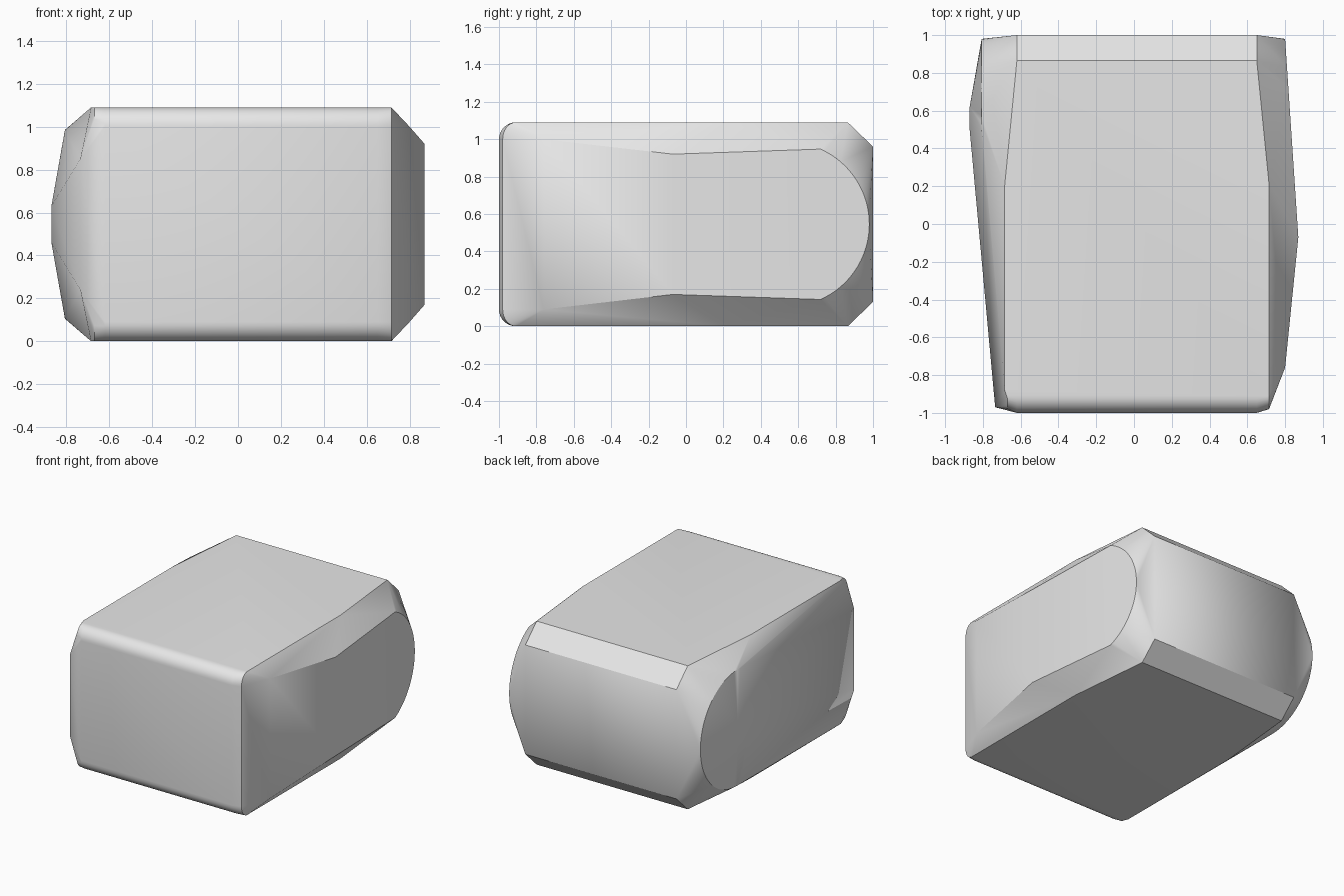
import bpy, bmesh
from math import sin, cos, pi, radians

cube = bpy.data.objects.get("Cube")
if cube:
    bpy.data.objects.remove(cube, do_unlink=True)

HEIGHT = 1.09
MID = HEIGHT / 2
points = []


def pair(x, y, z):
    """Add a point and its mirror image about the middle height."""
    points.extend([(x, y, z), (x, y, HEIGHT - z)])


def front_fillet(x, y_front, radius=0.09, steps=8):
    """Rounded top and bottom front edges at one x position."""
    y_top = -0.91
    for i in range(steps + 1):
        a = i / steps * pi / 2
        pair(x, y_top + (y_front - y_top) * cos(a), radius * (1 - sin(a)))


def cheek_arc(x_at, half_angle, radius, steps=40):
    """Round rear outline of one side; x follows the side plane."""
    for i in range(steps + 1):
        a = radians(half_angle) * (2 * i / steps - 1)
        y = 0.54 + radius * cos(a)
        points.append((x_at(y), y, MID + radius * sin(a)))


# Rounded front
front_fillet(-0.62, -1.0)
front_fillet(0.65, -1.0)
front_fillet(-0.67, -0.98)
front_fillet(0.715, -0.98)

# Chamfered back
for x in (-0.62, 0.65):
    pair(x, 0.865, 0)
    pair(x, 1.0, 0.13)

# Top and bottom side shoulders
pair(0.715, 0.21, 0)
pair(-0.685, 0.2, 0)
pair(-0.685, -0.88, 0)

# Bulging side with an upright ridge
pair(0.87, -0.07, 0.17)
pair(0.80, -0.76, 0.09)
cheek_arc(lambda y: 0.87 - 0.0667 * (y + 0.07), 66, 0.44)

# Opposite side with a shallow domed disc
pair(-0.735, -0.97, 0.24)
pair(-0.87, 0.5, 0.46)
pair(-0.87, 0.62, 0.46)
cheek_arc(lambda y: -0.807, 95, 0.44)

# Skin the points as one solid
bm = bmesh.new()
for p in points:
    bm.verts.new(p)
bmesh.ops.remove_doubles(bm, verts=bm.verts, dist=0.0005)
hull = bmesh.ops.convex_hull(bm, input=bm.verts)
loose = {g for g in hull["geom_interior"] + hull["geom_unused"]
         if isinstance(g, bmesh.types.BMVert)}
bmesh.ops.delete(bm, geom=list(loose), context="VERTS")
bmesh.ops.dissolve_limit(bm, angle_limit=radians(0.6),
                         verts=bm.verts, edges=bm.edges)
bmesh.ops.recalc_face_normals(bm, faces=bm.faces)

mesh = bpy.data.meshes.new("rounded_block")
bm.to_mesh(mesh)
bm.free()
block = bpy.data.objects.new("rounded_block", mesh)
bpy.context.collection.objects.link(block)

# Plain grey finish
grey = bpy.data.materials.new("light_grey")
grey.use_nodes = True
colour = (0.8, 0.8, 0.8, 1)
grey.diffuse_color = colour
grey.node_tree.nodes["Principled BSDF"].inputs["Base Color"].default_value = colour
mesh.materials.append(grey)

bpy.ops.object.select_all(action="DESELECT")
block.select_set(True)
bpy.context.view_layer.objects.active = block
bpy.ops.object.shade_smooth_by_angle(angle=radians(28))
